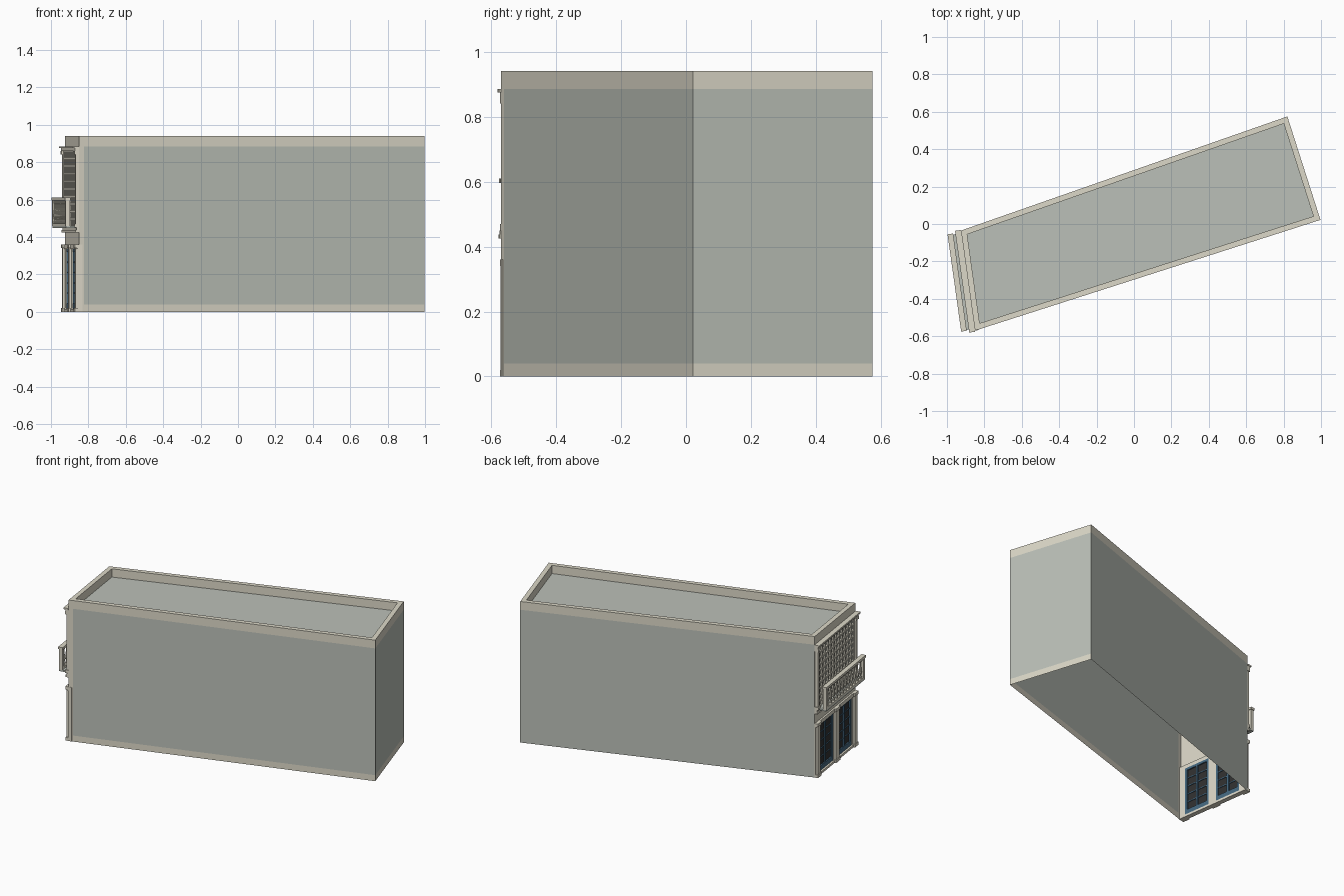
import bpy, bmesh, math
from mathutils import Matrix, Vector

if "Cube" in bpy.data.objects:
    bpy.data.objects.remove(bpy.data.objects["Cube"])


def material(name, rgb):
    m = bpy.data.materials.new(name)
    m.diffuse_color = (*rgb, 1)
    m.use_nodes = True
    m.node_tree.nodes["Principled BSDF"].inputs["Base Color"].default_value = m.diffuse_color
    return m


GREY = material("grey_render", (0.50, 0.53, 0.48))
STONE = material("pale_stone", (0.72, 0.69, 0.58))
BLUE = material("blue_paint", (0.06, 0.14, 0.22))
GLASS = material("dark_glass", (0.03, 0.03, 0.03))

# Footprint, counter-clockwise from the facade's front corner
D, C, B, A = (Vector(p) for p in ((-0.85, -0.57), (0.997, 0.022), (0.82, 0.575), (-0.925, -0.035)))
FOOT = [D, C, B, A]
TOP, ROOF, PLINTH, DOOR = 0.94, 0.885, 0.04, 0.36

# Facade frame: s along the facade, d outward, z up
U = (A - D).normalized()
N = Vector((-U.y, U.x))
L = (A - D).length
FRAME = Matrix(((U.x, N.x, 0, D.x), (U.y, N.y, 0, D.y), (0, 0, 1, 0), (0, 0, 0, 1)))


def make(name, bm, mat, frame=None):
    if frame:
        bm.transform(frame)
    me = bpy.data.meshes.new(name)
    bm.to_mesh(me)
    bm.free()
    me.materials.append(mat)
    ob = bpy.data.objects.new(name, me)
    bpy.context.collection.objects.link(ob)
    return ob


def boxes(name, items, mat):
    """Boxes (s0, s1, d0, d1, z0, z1) in the facade frame."""
    bm = bmesh.new()
    for s0, s1, d0, d1, z0, z1 in items:
        m = Matrix.Translation(((s0 + s1) / 2, (d0 + d1) / 2, (z0 + z1) / 2))
        bmesh.ops.create_cube(bm, size=1, matrix=m @ Matrix.Diagonal((s1 - s0, d1 - d0, z1 - z0, 1)))
    return make(name, bm, mat, FRAME)


def sheets(name, items, mat):
    """Upright wall sheets (p, q, z0, z1)."""
    bm = bmesh.new()
    for p, q, z0, z1 in items:
        bm.faces.new([bm.verts.new((v.x, v.y, z)) for v, z in ((p, z0), (q, z0), (q, z1), (p, z1))])
    return make(name, bm, mat)


def inset(pts, t):
    out = []
    for i, p in enumerate(pts):
        e1 = (p - pts[i - 1]).normalized()
        e2 = (pts[(i + 1) % len(pts)] - p).normalized()
        n1, n2 = Vector((-e1.y, e1.x)), Vector((-e2.y, e2.x))
        out.append(p + (n1 + n2) * t / (1 + n1.dot(n2)))
    return out


# Shell walls, open underneath
K = D.lerp(C, 0.015)
sheets("walls", [(K, C, PLINTH, ROOF), (C, B, PLINTH, ROOF), (B, A, 0, ROOF)], GREY)
sheets("plinth", [(D, C, 0, PLINTH), (C, B, 0, PLINTH)], STONE)
sheets("corner_strip", [(D, K, PLINTH, ROOF)], STONE)
sheets("facade_wall", [(A, D, DOOR, ROOF)], STONE)

# Roof deck and parapet
inner = inset(FOOT, 0.03)
bm = bmesh.new()
bm.faces.new([bm.verts.new((p.x, p.y, ROOF)) for p in inner])
make("roof_deck", bm, GREY)
bm = bmesh.new()
rings = [[bm.verts.new((p.x, p.y, z)) for p in pts]
         for pts, z in ((FOOT, ROOF), (FOOT, TOP), (inner, TOP), (inner, ROOF))]
for r, q in zip(rings, rings[1:]):
    for i in range(4):
        j = (i + 1) % 4
        bm.faces.new((r[i], r[j], q[j], q[i]))
make("parapet", bm, STONE)

# Ground-floor pilasters, header and sill
edge, mid = 0.05, 0.06
w = (L - 2 * edge - mid) / 2
doors = [(edge, edge + w), (L - edge - w, L - edge)]
piers = [(0, edge), (edge + w, L - edge - w), (L - edge, L)]
items = [(a, b, -0.02, 0.005, 0, DOOR) for a, b in piers]
for a, b in piers:
    items += [(a + 0.008, b - 0.008, 0.005, 0.018, 0.02, 0.34),
              (a, b, 0.005, 0.022, 0, 0.02), (a, b, 0.005, 0.022, 0.34, DOOR)]
items += [(0, L, -0.02, 0.012, 0.335, DOOR), (edge, L - edge, -0.02, 0.012, 0, 0.015)]
boxes("ground_floor_piers", items, STONE)

# Glazed doors with glazing bars
bars, panes = [], []
for a, b in doors:
    z0, z1, t = 0.015, 0.335, 0.016
    bars += [(a, a + t, -0.02, 0, z0, z1), (b - t, b, -0.02, 0, z0, z1),
             (a, b, -0.02, 0, z0, z0 + 0.03), (a, b, -0.02, 0, z1 - t, z1),
             ((a + b) / 2 - 0.008, (a + b) / 2 + 0.008, -0.02, 0, z0, z1)]
    for k in range(1, 5):
        z = z0 + 0.03 + k * 0.055
        bars.append((a, b, -0.016, -0.004, z - 0.003, z + 0.003))
    panes.append((a, b, -0.012, -0.008, z0, z1))
boxes("door_frames", bars, BLUE)
boxes("door_glass", panes, GLASS)

# String course and cornice, stepped
boxes("string_course", [(-0.005, L, 0, 0.02, 0.425, 0.437), (-0.003, L, 0, 0.014, 0.437, 0.45)], STONE)
boxes("cornice", [(-0.006, L + 0.003, 0, 0.032, 0.875, 0.885), (0, L, 0, 0.022, 0.86, 0.875)], STONE)

# Upper columns with base and capital
items = []
for a in (0, L - 0.035):
    items += [(a + 0.005, a + 0.03, 0, 0.018, 0.45, 0.86), (a, a + 0.035, 0, 0.024, 0.45, 0.47),
              (a, a + 0.035, 0, 0.024, 0.84, 0.86)]
boxes("upper_columns", items, STONE)

# Lattice screen over a dark backing
s0, s1, z0, z1 = 0.04, L - 0.04, 0.455, 0.86
boxes("lattice_backing", [(s0, s1, 0, 0.002, z0, z1)], GREY)
rows, cols, t = 10, 12, 0.005
items = [(s0, s1, 0, 0.013, z - t, z + t) for z in (z0 + (z1 - z0) * k / rows for k in range(rows + 1))]
items += [(s - t, s + t, 0, 0.012, z0, z1) for s in (s0 + (s1 - s0) * k / cols for k in range(cols + 1))]
boxes("lattice_screen", items, STONE)

# Balcony: slab, rails and end posts
boxes("balcony_slab", [(0.01, L - 0.015, 0, 0.07, 0.448, 0.458)], GREY)
items = [(0.005, L - 0.01, 0.044, 0.074, 0.595, 0.61), (0.01, L - 0.015, 0.048, 0.071, 0.458, 0.472)]
items += [(a, a + 0.022, 0.048, 0.071, 0.472, 0.595) for a in (0.01, L - 0.037)]
boxes("balcony_rails", items, STONE)

# Turned balusters
profile = [(0.008, 0.472), (0.008, 0.482), (0.005, 0.49), (0.010, 0.512), (0.009, 0.525),
           (0.005, 0.555), (0.005, 0.575), (0.008, 0.583), (0.008, 0.595)]
bm = bmesh.new()
count, sides = 12, 8
for k in range(count):
    s = 0.032 + (L - 0.069) * (k + 0.5) / count
    prev = None
    for r, z in profile:
        ring = [bm.verts.new((s + r * math.cos(2 * math.pi * i / sides),
                              0.0595 + r * math.sin(2 * math.pi * i / sides), z)) for i in range(sides)]
        if prev:
            for i in range(sides):
                j = (i + 1) % sides
                bm.faces.new((prev[i], prev[j], ring[j], ring[i]))
        prev = ring
make("balusters", bm, STONE, FRAME)
